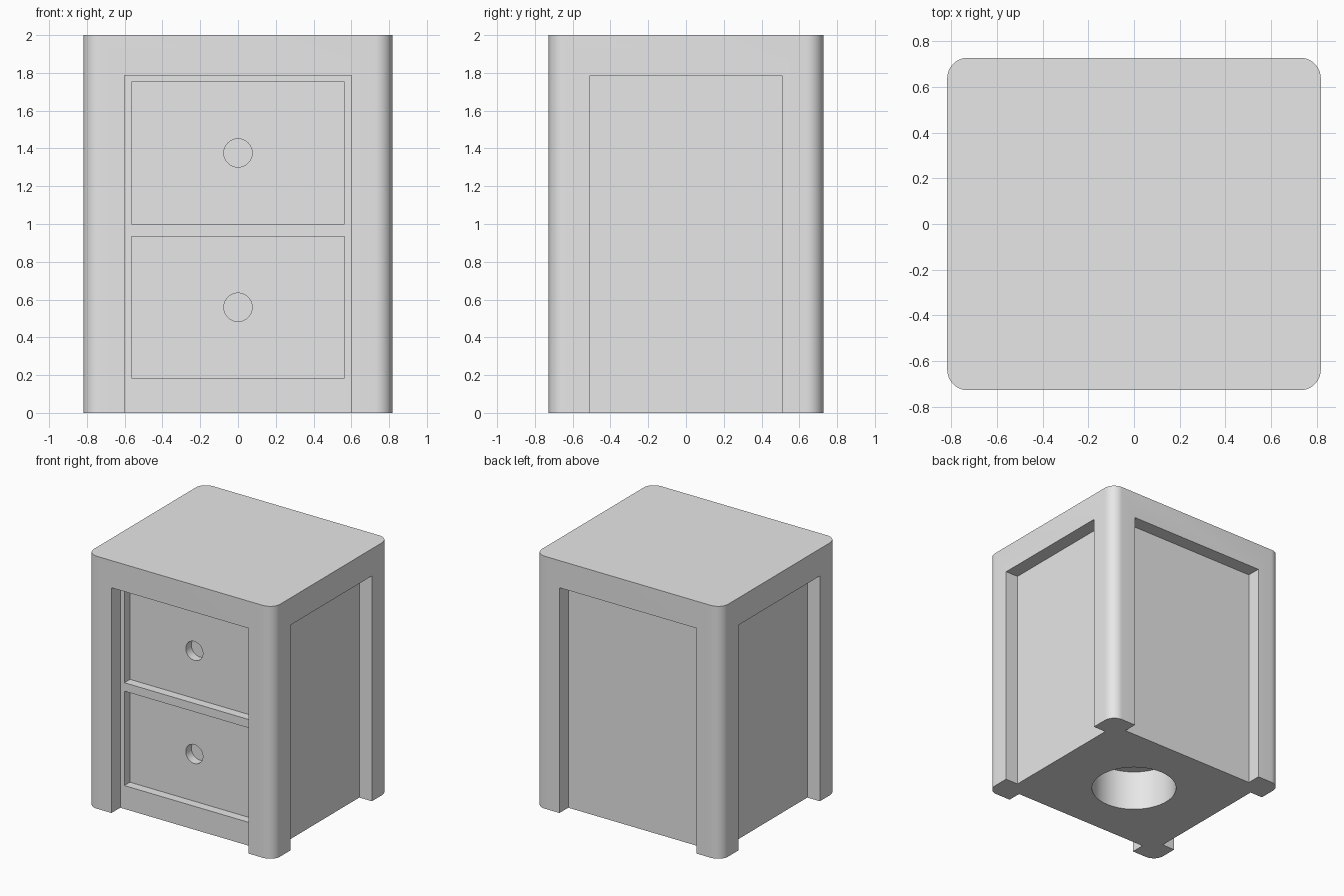
import bpy, bmesh
from mathutils import Matrix, Vector

if "Cube" in bpy.data.objects:
    bpy.data.objects.remove(bpy.data.objects["Cube"])

W, D, H = 0.817, 0.727, 2.0        # half width, half depth, height
OPEN_X, OPEN_Y, OPEN_Z = 0.60, 0.509, 1.785   # panel openings
INSET = 0.11                       # panel recess depth
POCKET, FRONT = 0.07, 0.07         # drawer setback and drawer front thickness
DRAWERS = [(0.185, 0.933), (1.0, 1.752)]
DRAWER_X = 0.564

grey = bpy.data.materials.new("light grey")
grey.diffuse_color = (0.8, 0.8, 0.8, 1)
grey.use_nodes = True
grey.node_tree.nodes["Principled BSDF"].inputs["Base Color"].default_value = grey.diffuse_color


def finish(name, bm):
    bmesh.ops.recalc_face_normals(bm, faces=bm.faces)
    me = bpy.data.meshes.new(name)
    bm.to_mesh(me)
    bm.free()
    ob = bpy.data.objects.new(name, me)
    bpy.context.collection.objects.link(ob)
    me.materials.append(grey)
    return ob


def box(name, lo, hi, corner=0.0):
    lo, hi = Vector(lo), Vector(hi)
    bm = bmesh.new()
    bmesh.ops.create_cube(bm, size=1)
    size = hi - lo
    for v in bm.verts:
        v.co = Vector(a * b for a, b in zip(v.co, size)) + (lo + hi) / 2
    if corner:
        upright = [e for e in bm.edges
                   if abs(e.verts[0].co.z - e.verts[1].co.z) > 0.1]
        bmesh.ops.bevel(bm, geom=upright, offset=corner, segments=10,
                        profile=0.5, affect='EDGES')
    return finish(name, bm)


def cylinder(name, radius, depth, centre, axis='Z', sides=48):
    bm = bmesh.new()
    turn = Matrix.Rotation(1.5707963, 4, 'X') if axis == 'Y' else Matrix()
    bmesh.ops.create_cone(bm, cap_ends=True, segments=sides, radius1=radius,
                          radius2=radius, depth=depth,
                          matrix=Matrix.Translation(centre) @ turn)
    return finish(name, bm)


def cut(ob, cutters):
    bpy.context.view_layer.objects.active = ob
    for c in cutters:
        c.hide_render = True
        m = ob.modifiers.new("cut", 'BOOLEAN')
        m.operation, m.solver, m.object = 'DIFFERENCE', 'EXACT', c
        bpy.ops.object.modifier_apply(modifier=m.name)
        bpy.data.objects.remove(c)


def smooth(ob):
    bpy.ops.object.select_all(action='DESELECT')
    ob.select_set(True)
    bpy.context.view_layer.objects.active = ob
    bpy.ops.object.shade_smooth_by_angle(angle=0.52)


# cabinet: rounded block with four recessed panels between the legs
cabinet = box("cabinet", (-W, -D, 0), (W, D, H), corner=0.09)
cutters = []
for s in (-1, 1):
    ys = sorted((s * (D - INSET), s * (D + 0.2)))
    xs = sorted((s * (W - INSET), s * (W + 0.2)))
    cutters.append(box("cutter", (-OPEN_X, ys[0], -0.2), (OPEN_X, ys[1], OPEN_Z)))
    cutters.append(box("cutter", (xs[0], -OPEN_Y, -0.2), (xs[1], OPEN_Y, OPEN_Z)))

# drawer pockets in the front panel
face_y = -D + INSET
for z0, z1 in DRAWERS:
    cutters.append(box("cutter", (-DRAWER_X, face_y - 0.05, z0),
                       (DRAWER_X, face_y + POCKET + FRONT, z1)))

# round hollow in the underside
cutters.append(cylinder("cutter", 0.313, 0.64, (0, 0, 0), sides=64))
cut(cabinet, cutters)
smooth(cabinet)

# drawer fronts with round finger holes
for label, (z0, z1) in zip(("lower", "upper"), DRAWERS):
    y0 = face_y + POCKET
    drawer = box(label + "_drawer_front", (-DRAWER_X, y0, z0),
                 (DRAWER_X, y0 + FRONT, z1))
    cut(drawer, [cylinder("cutter", 0.075, 0.4, (0, y0, (z0 + z1) / 2), 'Y')])
    smooth(drawer)
